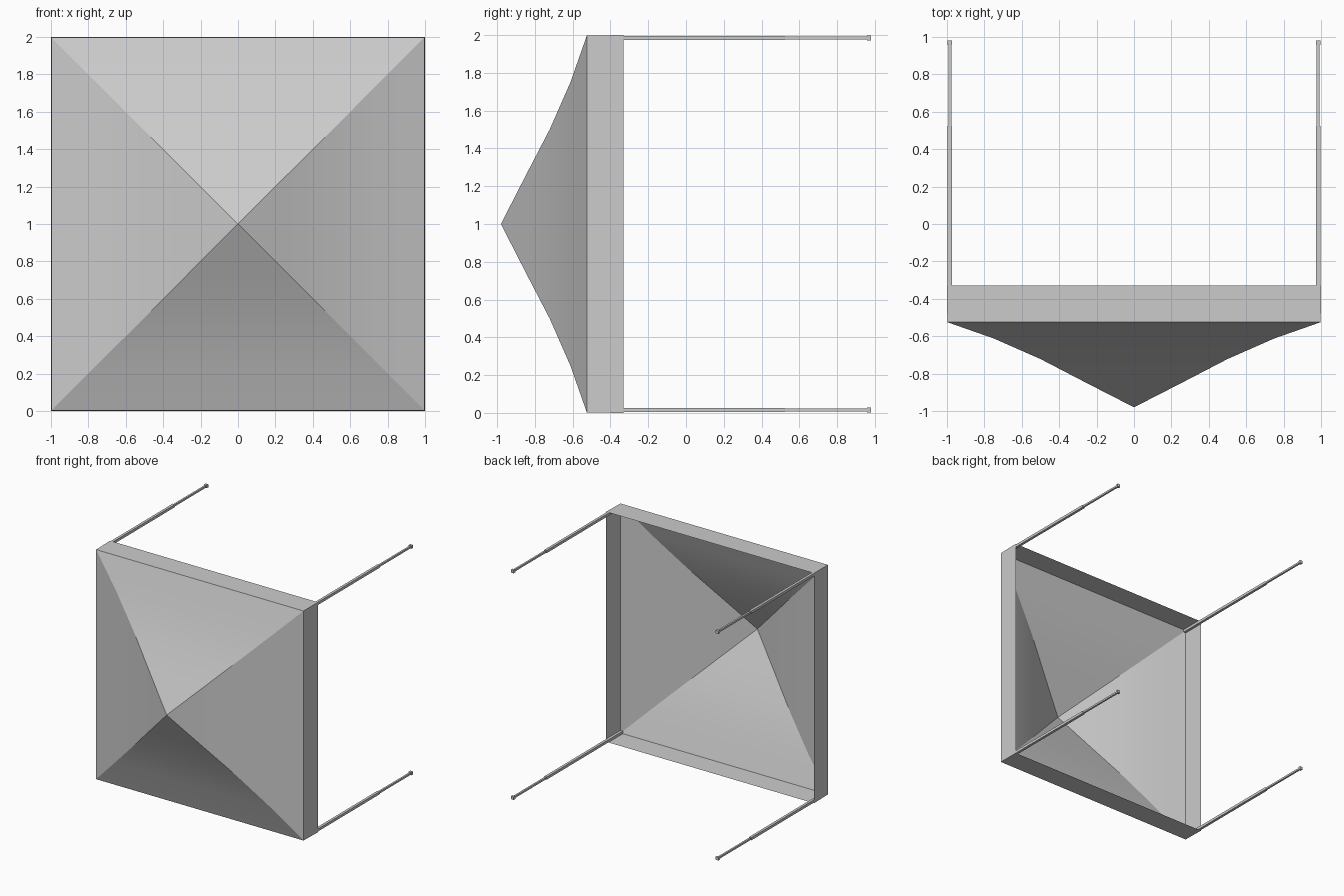
import bpy, bmesh, math
from mathutils import Matrix

if "Cube" in bpy.data.objects:
    bpy.data.objects.remove(bpy.data.objects["Cube"])

ZC = 1.0  # centre height of the canopy lying on its side


def make_object(name, bm):
    me = bpy.data.meshes.new(name)
    bm.to_mesh(me)
    bm.free()
    ob = bpy.data.objects.new(name, me)
    bpy.context.collection.objects.link(ob)
    return ob


def square_ring(bm, half, y):
    return [bm.verts.new((sx * half, y, ZC + sz * half))
            for sx, sz in ((-1, -1), (1, -1), (1, 1), (-1, 1))]


def bridge(bm, a, b):
    for i in range(4):
        j = (i + 1) % 4
        bm.faces.new((a[i], a[j], b[j], b[i]))


# Roof cloth: square rings sagging from the peak to the eaves
bm = bmesh.new()
peak = bm.verts.new((0, -0.98, ZC))
rings = [square_ring(bm, h, y) for h, y in
         ((0.25, -0.852), (0.5, -0.722), (0.75, -0.612), (0.998, -0.525))]
for i in range(4):
    bm.faces.new((peak, rings[0][i], rings[0][(i + 1) % 4]))
for a, b in zip(rings, rings[1:]):
    bridge(bm, a, b)

# Valance: straight band hanging from the eaves
hem = square_ring(bm, 1.0, -0.33)
bridge(bm, rings[-1], hem)
bmesh.ops.recalc_face_normals(bm, faces=bm.faces)
canopy = make_object("canopy", bm)
bpy.context.view_layer.objects.active = canopy
canopy.select_set(True)
bpy.ops.object.shade_smooth_by_angle(angle=math.radians(20))


# Telescopic legs: outer tube, thinner inner tube, foot pad
def add_bar(bm, x, z, y0, y1, width):
    m = (Matrix.Translation((x, (y0 + y1) / 2, z))
         @ Matrix.Diagonal((width, y1 - y0, width, 1)))
    bmesh.ops.create_cube(bm, size=1, matrix=m)


for sx, side in ((-1, "left"), (1, "right")):
    for sz, level in ((-1, "lower"), (1, "upper")):
        x, z = sx * 0.985, ZC + sz * 0.985
        for part, y0, y1, w in (("leg_outer_tube", -0.522, 0.525, 0.023),
                                ("leg_inner_tube", 0.525, 0.96, 0.016),
                                ("leg_foot", 0.958, 0.98, 0.026)):
            bm = bmesh.new()
            add_bar(bm, x, z, y0, y1, w)
            make_object(f"{level}_{side}_{part}", bm)
